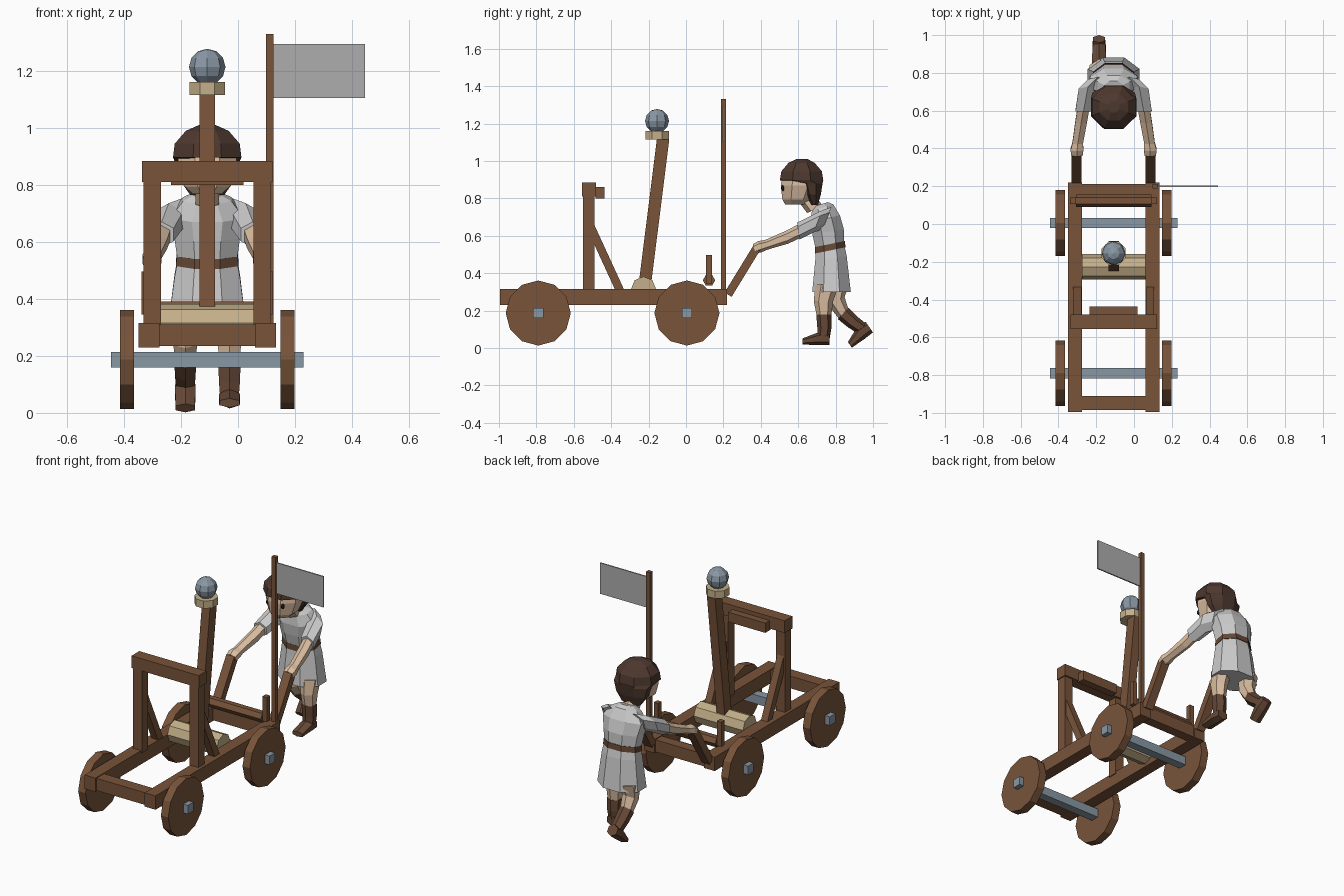
import bpy, math
from math import cos, sin, pi

CX = -0.108  # centre line of the cart and the pusher

COLOURS = {
    "wood": (0.19, 0.088, 0.042), "tan": (0.55, 0.43, 0.25), "steel": (0.25, 0.31, 0.37),
    "skin": (0.72, 0.52, 0.36), "hair": (0.075, 0.04, 0.028), "boot": (0.13, 0.065, 0.036),
    "cloth": (0.42, 0.42, 0.42), "eye": (0.02, 0.015, 0.012),
}
MATS = {}


def finish(ob, name, colour):
    ob.name = ob.data.name = name
    if colour:
        if colour not in MATS:
            MATS[colour] = bpy.data.materials.new(colour)
            MATS[colour].diffuse_color = (*COLOURS[colour], 1)
        ob.data.materials.append(MATS[colour])
    return ob


def box(name, colour, x, y, z):
    """Box from (min, max) pairs."""
    bpy.ops.mesh.primitive_cube_add(size=1, location=[sum(r) / 2 for r in (x, y, z)])
    ob = bpy.context.object
    ob.scale = [r[1] - r[0] for r in (x, y, z)]
    return finish(ob, name, colour)


def cyl(name, colour, loc, r, depth, n, along_x=True, turn=0):
    bpy.ops.mesh.primitive_cylinder_add(vertices=n, radius=r, depth=depth, location=loc,
                                        rotation=(turn, pi / 2, 0) if along_x else (0, 0, turn))
    return finish(bpy.context.object, name, colour)


def loft(name, colour, rings, n=8):
    """Skin rings (x, y, z, half width, half depth, tilt about x); x is from the centre line."""
    verts, faces = [], []
    k = 1 / cos(pi / n)
    for x, y, z, rx, rd, t in rings:
        for i in range(n):
            a = 2 * pi * (i + 0.5) / n
            d = rd * k * sin(a)
            verts.append((CX + x + rx * k * cos(a), y + d * cos(t), z + d * sin(t)))
    for j in range(len(rings) - 1):
        for i in range(n):
            a, b = j * n + i, j * n + (i + 1) % n
            faces.append((a, b, b + n, a + n))
    faces += [tuple(range(n))[::-1], tuple(range(len(verts) - n, len(verts)))]
    me = bpy.data.meshes.new(name)
    me.from_pydata(verts, [], faces)
    ob = bpy.data.objects.new(name, me)
    bpy.context.collection.objects.link(ob)
    bpy.context.view_layer.objects.active = ob
    ob.select_set(True)
    bpy.ops.object.mode_set(mode='EDIT')
    bpy.ops.mesh.select_all(action='SELECT')
    bpy.ops.mesh.normals_make_consistent(inside=False)
    bpy.ops.object.mode_set(mode='OBJECT')
    ob.select_set(False)
    return finish(ob, name, colour)


def bar(name, x, p, q, hx, ht):
    """Rectangular beam between two (y, z) points."""
    t = math.atan2(q[1] - p[1], q[0] - p[0]) + pi / 2
    return loft(name, "wood", [(x, *p, hx, ht, t), (x, *q, hx, ht, t)], 4)


def span(centre, half):
    return (centre - half, centre + half)


# Chassis
for s, side in ((-1, "right"), (1, "left")):
    box(side + "_rail", "wood", span(CX + s * 0.205, 0.037), (-0.995, 0.22), (0.23, 0.315))
    box(side + "_post", "wood", span(CX + s * 0.193, 0.03), (-0.55, -0.49), (0.3, 0.83))
    bar(side + "_brace", s * 0.193, (-0.515, 0.66), (-0.345, 0.29), 0.022, 0.022)
    bar(side + "_push_handle", s * 0.196, (0.225, 0.285), (0.378, 0.535), 0.027, 0.022)
    box(side + "_winch_lever", "wood", span(CX + s * 0.215, 0.015), (0.107, 0.139), (0.345, 0.497))
box("front_crossbar", "wood", span(CX, 0.17), (-0.985, -0.91), (0.235, 0.31))
box("rear_crossbar", "wood", span(CX, 0.17), (0.15, 0.212), (0.235, 0.31))
box("stop_beam", "wood", span(CX, 0.229), (-0.555, -0.48), (0.81, 0.885))
box("stop_pad", "wood", span(CX, 0.127), (-0.485, -0.437), (0.8, 0.86))

# Wheels and axles
for y, end in ((-0.79, "front"), (0.005, "rear")):
    box(end + "_axle", "steel", span(CX, 0.338), span(y, 0.027), (0.16, 0.214))
    for s in (-1, 1):
        cyl(end + "_wheel", "wood", (CX + s * 0.282, y, 0.187), 0.174, 0.05, 12)

# Throwing arm, cup and stone
cyl("torsion_roll", "tan", (CX, -0.227, 0.315), 0.067, 0.336, 8)
bar("throwing_arm", 0, (-0.22, 0.34), (-0.122, 1.12), 0.028, 0.033)
cyl("cup", "tan", (CX, -0.155, 1.138), 0.068, 0.046, 8, False, pi / 8)
bpy.ops.mesh.primitive_uv_sphere_add(segments=8, ring_count=6, radius=0.064,
                                     location=(CX, -0.155, 1.214))
finish(bpy.context.object, "stone", "steel")

# Winch and flag
cyl("winch_drum", "wood", (CX, 0.123, 0.362), 0.033, 0.4, 6)
box("flag_pole", "wood", span(0.111, 0.013), span(0.2, 0.013), (0.29, 1.33))
box("flag", "cloth", (0.11, 0.445), span(0.2, 0.004), (1.105, 1.295))

# Pusher: tunic, belt
loft("tunic", None, [
    (0, 0.72, 0.768, 0.05, 0.04, 0.3), (0, 0.73, 0.75, 0.085, 0.06, 0.3),
    (0, 0.745, 0.69, 0.13, 0.08, 0.25), (0, 0.76, 0.62, 0.115, 0.085, 0.2),
    (0, 0.77, 0.54, 0.104, 0.077, 0.2), (0, 0.775, 0.48, 0.115, 0.085, 0.15),
    (0, 0.778, 0.3, 0.138, 0.103, 0)])
loft("belt", "boot", [(0, 0.77, 0.556, 0.107, 0.081, 0.2), (0, 0.771, 0.522, 0.11, 0.084, 0.2)])

# Arms
T = 1.2
for s, side in ((-1, "right"), (1, "left")):
    loft(side + "_sleeve", None, [
        (s * 0.085, 0.755, 0.695, 0.05, 0.055, T), (s * 0.135, 0.705, 0.677, 0.05, 0.055, T),
        (s * 0.16, 0.60, 0.625, 0.042, 0.04, T + 0.5)], 6)
    loft(side + "_forearm", "skin", [
        (s * 0.157, 0.63, 0.637, 0.032, 0.032, T + 0.5), (s * 0.172, 0.54, 0.592, 0.031, 0.03, T + 0.6),
        (s * 0.19, 0.43, 0.552, 0.028, 0.023, T + 0.7), (s * 0.194, 0.395, 0.542, 0.034, 0.027, T + 0.7),
        (s * 0.194, 0.365, 0.53, 0.03, 0.022, T + 0.7)], 6)

# Head
loft("neck", "skin", [(0, 0.69, 0.74, 0.042, 0.04, 0.4), (0, 0.63, 0.82, 0.042, 0.04, 0.4)], 6)
loft("face", "skin", [
    (0, 0.585, 0.768, 0.05, 0.055, 0), (0, 0.595, 0.795, 0.08, 0.08, 0),
    (0, 0.61, 0.87, 0.103, 0.103, 0), (0, 0.615, 0.94, 0.1, 0.098, 0)])
loft("hair", "hair", [
    (0, 0.685, 0.765, 0.06, 0.02, 0), (0, 0.678, 0.82, 0.098, 0.043, 0),
    (0, 0.67, 0.88, 0.113, 0.06, 0), (0, 0.618, 0.897, 0.12, 0.116, 0),
    (0, 0.618, 0.945, 0.114, 0.108, 0), (0, 0.618, 0.99, 0.075, 0.07, 0),
    (0, 0.62, 1.01, 0.03, 0.03, 0)])
for s in (-1, 1):
    bpy.ops.mesh.primitive_uv_sphere_add(segments=8, ring_count=5, radius=0.014,
                                         location=(CX + s * 0.05, 0.518, 0.855))
    bpy.context.object.scale = (0.9, 0.7, 1.2)
    finish(bpy.context.object, "eye", "eye")

# Planted left leg
X = 0.078
loft("left_leg", "skin", [(X, 0.755, 0.34, 0.05, 0.055, 0), (X, 0.735, 0.25, 0.042, 0.045, 0),
                          (X, 0.738, 0.15, 0.032, 0.03, 0)], 6)
loft("left_boot", "boot", [(X, 0.737, 0.178, 0.039, 0.035, 0), (X, 0.74, 0.11, 0.037, 0.033, 0),
                           (X, 0.735, 0.045, 0.032, 0.028, 0)], 6)
loft("left_foot", "boot", [(X, 0.768, 0.048, 0.032, 0.028, pi / 2), (X, 0.71, 0.05, 0.037, 0.03, pi / 2),
                           (X, 0.622, 0.035, 0.035, 0.014, pi / 2)], 6)

# Trailing right leg, heel lifted
X, F = -0.077, 2.18
loft("right_leg", "skin", [(X, 0.81, 0.34, 0.05, 0.055, 0), (X, 0.805, 0.25, 0.042, 0.042, 0.5),
                           (X, 0.85, 0.17, 0.032, 0.03, 0.9)], 6)
loft("right_boot", "boot", [(X, 0.84, 0.185, 0.038, 0.036, 0.8), (X, 0.89, 0.14, 0.036, 0.033, 0.8),
                            (X, 0.945, 0.1, 0.032, 0.03, 0.8)], 6)
loft("right_foot", "boot", [(X, 0.98, 0.112, 0.031, 0.03, F), (X, 0.935, 0.08, 0.036, 0.032, F),
                            (X, 0.876, 0.017, 0.034, 0.016, F)], 6)
